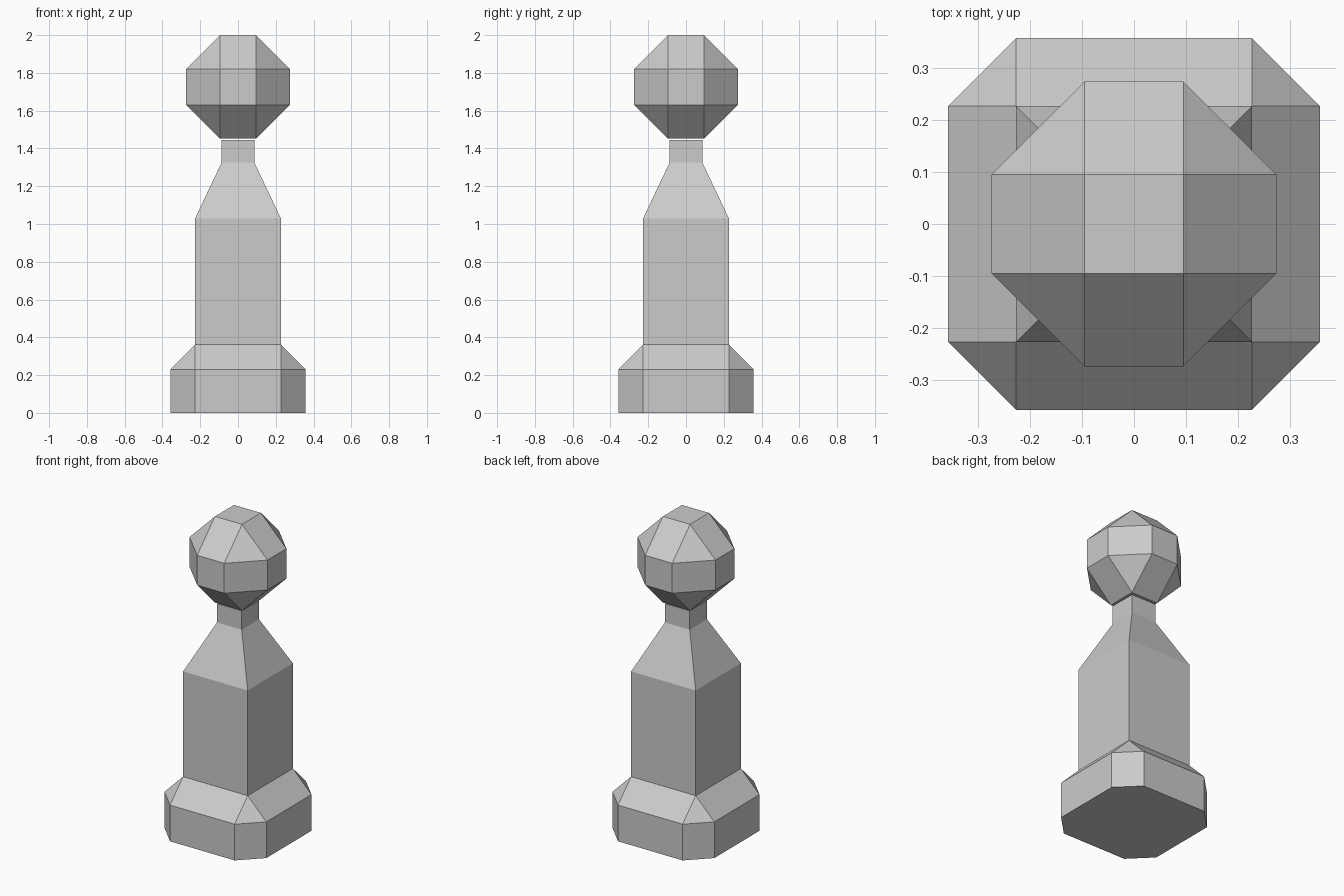
import bpy, bmesh
from itertools import product

cube = bpy.data.objects.get("Cube")
if cube:
    bpy.data.objects.remove(cube, do_unlink=True)

GREY = (0.6, 0.6, 0.6, 1)
grey = bpy.data.materials.new("plain grey")
grey.diffuse_color = GREY
grey.use_nodes = True
grey.node_tree.nodes["Principled BSDF"].inputs["Base Color"].default_value = GREY


def finish(name, bm):
    bmesh.ops.recalc_face_normals(bm, faces=bm.faces)
    mesh = bpy.data.meshes.new(name)
    bm.to_mesh(mesh)
    bm.free()
    mesh.materials.append(grey)
    obj = bpy.data.objects.new(name, mesh)
    bpy.context.collection.objects.link(obj)


def hull(name, points):
    """Flat-faced convex solid around the points."""
    bm = bmesh.new()
    for p in points:
        bm.verts.new(p)
    bmesh.ops.convex_hull(bm, input=bm.verts)
    bmesh.ops.dissolve_limit(bm, angle_limit=0.01, verts=bm.verts, edges=bm.edges)
    finish(name, bm)


def square(half, z):
    return [(x, y, z) for x, y in
            ((-half, -half), (half, -half), (half, half), (-half, half))]


def octagon(half, cut, z):
    return [(sx * a, sy * b, z) for sx, sy in product((-1, 1), repeat=2)
            for a, b in ((half, cut), (cut, half))]


def tower(name, levels):
    """Square sections joined one above another, closed at both ends."""
    bm = bmesh.new()
    rings = [[bm.verts.new(p) for p in square(half, z)] for half, z in levels]
    for low, high in zip(rings, rings[1:]):
        for i in range(4):
            j = (i + 1) % 4
            bm.faces.new((low[i], low[j], high[j], high[i]))
    bm.faces.new(rings[0][::-1])
    bm.faces.new(rings[-1])
    finish(name, bm)


# Chamfered foot
SIDE = 0.227
hull("base", octagon(0.358, SIDE, 0) + octagon(0.358, SIDE, 0.23) + square(SIDE, 0.361))

# Square shaft, sloped shoulders and short neck
tower("body", [(SIDE, 0.361), (SIDE, 1.03), (0.087, 1.325), (0.087, 1.445)])

# Faceted head: a cube with all edges and corners cut
R, C, MID = 0.274, 0.095, 1.726
hull("head", octagon(R, C, MID - C) + octagon(R, C, MID + C)
     + square(C, MID - R) + square(C, MID + R))
